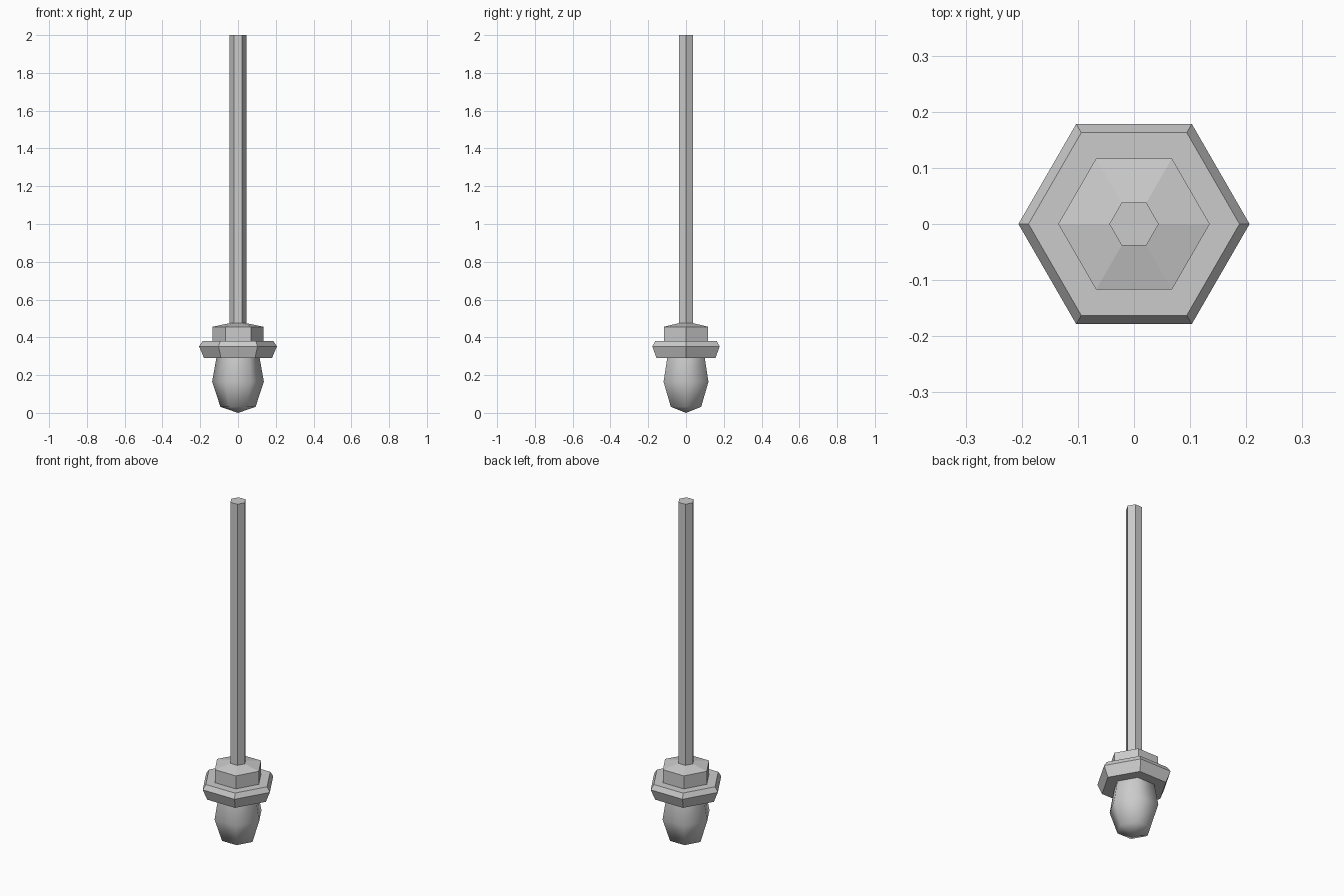
import bpy, bmesh
from math import cos, sin, pi, radians

if "Cube" in bpy.data.objects:
    bpy.data.objects.remove(bpy.data.objects["Cube"])

SIDES = 6


def lathe(name, profile, smooth=False):
    """Six-sided solid of revolution from (radius, z) points, bottom to top."""
    bm = bmesh.new()
    rings = []
    for r, z in profile:
        if r == 0:
            rings.append([bm.verts.new((0, 0, z))] * SIDES)
        else:
            rings.append([bm.verts.new((r * cos(2 * pi * i / SIDES),
                                        r * sin(2 * pi * i / SIDES), z))
                          for i in range(SIDES)])
    for low, high in zip(rings, rings[1:]):
        for i in range(SIDES):
            j = (i + 1) % SIDES
            corners = [low[i], low[j], high[j], high[i]]
            bm.faces.new(list(dict.fromkeys(corners)))
    # close open ends
    if profile[0][0] > 0:
        bm.faces.new(rings[0])
    if profile[-1][0] > 0:
        bm.faces.new(rings[-1])
    bmesh.ops.recalc_face_normals(bm, faces=bm.faces[:])
    mesh = bpy.data.meshes.new(name)
    bm.to_mesh(mesh)
    bm.free()
    obj = bpy.data.objects.new(name, mesh)
    bpy.context.collection.objects.link(obj)
    if smooth:
        bpy.ops.object.select_all(action='DESELECT')
        obj.select_set(True)
        bpy.context.view_layer.objects.active = obj
        bpy.ops.object.shade_smooth_by_angle(angle=radians(62))
    return obj


# glass bulb
lathe("bulb", [(0, 0), (0.093, 0.032), (0.137, 0.165), (0.113, 0.30)], smooth=True)
# collar around the socket
lathe("collar", [(0.18, 0.29), (0.206, 0.352), (0.188, 0.38)])
# socket cap, sloping up to the rod
lathe("socket_cap", [(0.135, 0.30), (0.135, 0.456), (0.044, 0.475)])
# long hanging rod
lathe("hanging_rod", [(0.044, 0.46), (0.044, 2.0)])
